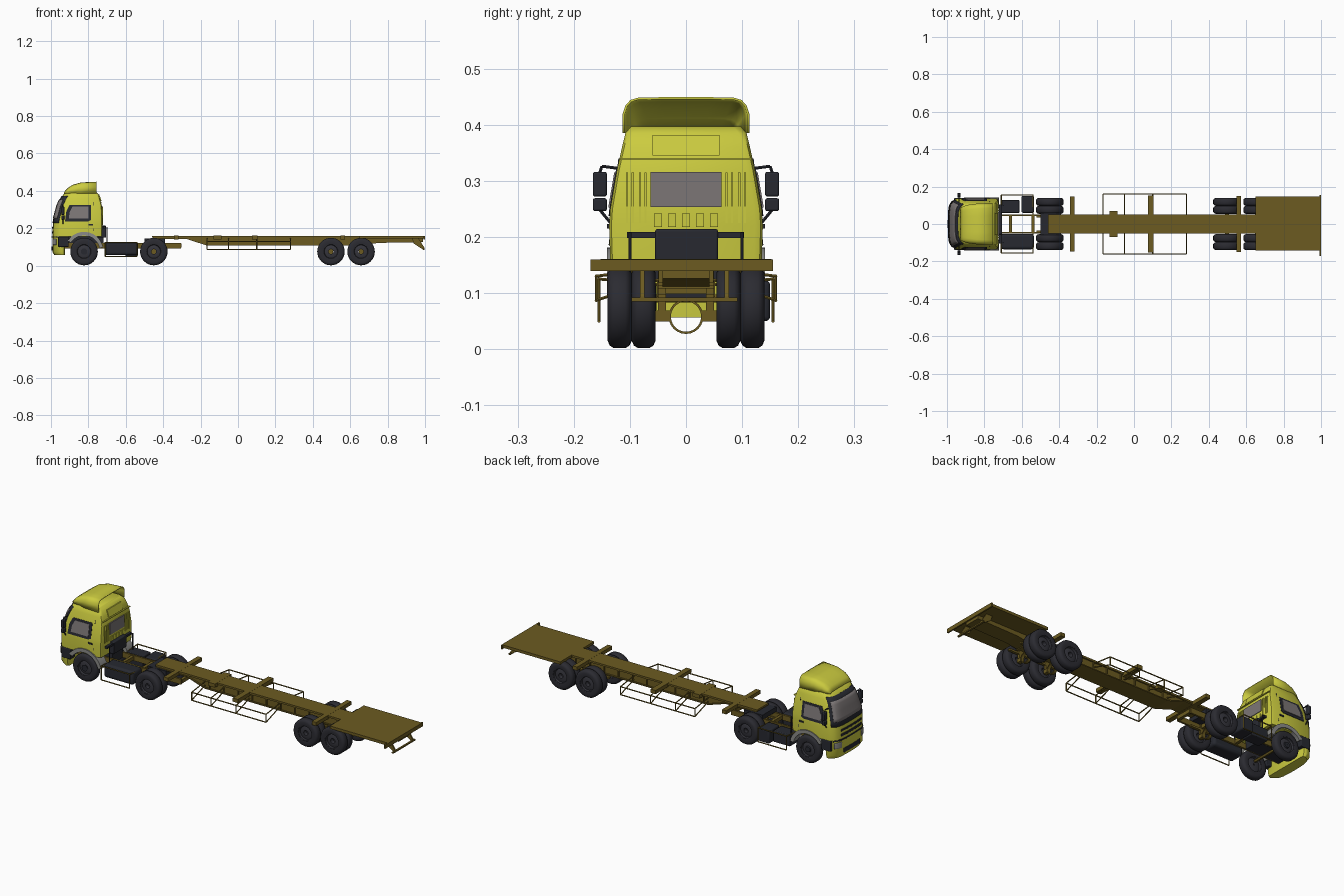
import bpy, bmesh, math
from mathutils import Vector

if "Cube" in bpy.data.objects:
    bpy.data.objects.remove(bpy.data.objects["Cube"])

def mat(name, r, g, b):
    m = bpy.data.materials.new(name)
    m.diffuse_color = (r, g, b, 1)
    m.use_nodes = True
    m.node_tree.nodes["Principled BSDF"].inputs["Base Color"].default_value = m.diffuse_color
    return m

YELLOW = mat("cab yellow", .60, .60, .05)
OLIVE = mat("chassis olive", .15, .105, .015)
TYRE = mat("tyre black", .024, .024, .031)
DARK = mat("dark trim", .02, .022, .03)
RIM = mat("rim dark grey", .035, .035, .045)
GLASS = mat("window grey", .20, .18, .18)
GREY = mat("fender grey", .26, .26, .25)

def finish(name, bm, m, smooth=None, bevel=0, solid=0):
    bmesh.ops.recalc_face_normals(bm, faces=bm.faces)
    me = bpy.data.meshes.new(name)
    bm.to_mesh(me)
    bm.free()
    me.materials.append(m)
    ob = bpy.data.objects.new(name, me)
    bpy.context.collection.objects.link(ob)
    if solid:
        s = ob.modifiers.new("solid", 'SOLIDIFY')
        s.thickness, s.offset = solid, 0
    if bevel:
        b = ob.modifiers.new("bevel", 'BEVEL')
        b.width, b.segments = bevel, 3
    if smooth:
        bpy.ops.object.select_all(action='DESELECT')
        ob.select_set(True)
        bpy.context.view_layer.objects.active = ob
        bpy.ops.object.shade_smooth_by_angle(angle=math.radians(smooth))
    return ob

def box(name, x0, x1, y0, y1, z0, z1, m, bevel=0):
    bm = bmesh.new()
    bmesh.ops.create_cube(bm, size=1)
    for v in bm.verts:
        v.co = ((x0+x1)/2 + v.co.x*(x1-x0), (y0+y1)/2 + v.co.y*(y1-y0), (z0+z1)/2 + v.co.z*(z1-z0))
    return finish(name, bm, m, 35 if bevel else None, bevel)

def prism(name, pts, y0, y1, m, smooth=None):
    # side profile (x, z) extruded across y
    bm = bmesh.new()
    a = [bm.verts.new((x, y0, z)) for x, z in pts]
    f = bm.faces.new(a)
    r = bmesh.ops.extrude_face_region(bm, geom=[f])
    for v in r['geom']:
        if isinstance(v, bmesh.types.BMVert):
            v.co.y = y1
    return finish(name, bm, m, smooth)

def rods(name, segs, r, m, n=6):
    bm = bmesh.new()
    for a, b in segs:
        a, b = Vector(a), Vector(b)
        q = (b-a).to_track_quat('Z', 'Y')
        rings = [[bm.verts.new(p + q @ Vector((r*math.cos(k*math.tau/n), r*math.sin(k*math.tau/n), 0)))
                  for k in range(n)] for p in (a, b)]
        for k in range(n):
            bm.faces.new((rings[0][k], rings[0][(k+1) % n], rings[1][(k+1) % n], rings[1][k]))
        bm.faces.new(rings[0])
        bm.faces.new(rings[1])
    return finish(name, bm, m)

def loft(name, rings, m, closed=True, caps=True, smooth=40, solid=0):
    bm = bmesh.new()
    vs = [[bm.verts.new(p) for p in r] for r in rings]
    n = len(rings[0])
    for a, b in zip(vs, vs[1:]):
        for k in range(n if closed else n-1):
            bm.faces.new((a[k], a[(k+1) % n], b[(k+1) % n], b[k]))
    if caps:
        bm.faces.new(vs[0])
        bm.faces.new(vs[-1])
    return finish(name, bm, m, smooth, 0, solid)

def lathe(name, prof, cx, cy, cz, m, n=32):
    # closed (radius, y) profile spun about the wheel axis
    rings = []
    for k in range(n+1):
        a = k*math.tau/n
        rings.append([(cx+r*math.cos(a), cy+y, cz+r*math.sin(a)) for r, y in prof])
    ob = loft(name, rings, m, caps=False, smooth=None)
    bm = bmesh.new()
    bm.from_mesh(ob.data)
    bpy.data.objects.remove(ob)
    bmesh.ops.remove_doubles(bm, verts=bm.verts, dist=1e-5)
    return finish(name, bm, m, 35)

# --- cab: levels of (z, front x, back x, half width) ---
LEV = [(.056, -.982, -.93, .128), (.075, -.993, -.93, .134), (.155, -.993, -.727, .135), (.22, -.99, -.725, .137),
       (.25, -.985, -.725, .135), (.32, -.966, -.728, .123), (.36, -.949, -.738, .114),
       (.385, -.931, -.748, .108), (.397, -.905, -.765, .098)]

def level(z):
    for a, b in zip(LEV, LEV[1:]):
        if z <= b[0]:
            t = (z-a[0])/(b[0]-a[0])
            return [a[i]+(b[i]-a[i])*t for i in range(1, 4)]
    return LEV[-1][1:]

def bow(t):
    return .008*t*t + .036*abs(t)**8

TS = [-1, -.96, -.9, -.8, -.6, -.3, 0, .3, .6, .8, .9, .96, 1]

def ring(z, xb=None):
    xf, b, hw = level(z)
    b = b if xb is None else xb
    return [(xf+bow(t), t*hw, z) for t in TS] + [(b-.014, hw, z), (b-.004, hw-.004, z), (b, hw-.014, z),
            (b, -hw+.014, z), (b-.004, -hw+.004, z), (b-.014, -hw, z)]

def front_patch(name, t0, t1, z0, z1, off, m):
    rings = []
    for j in range(7):
        z = z0+(z1-z0)*j/6
        xf, _, hw = level(z)
        ts = [t0+(t1-t0)*k/14 for k in range(15)]
        rings.append([(xf+bow(t)-off, t*hw, z) for t in ts])
    loft(name, rings, m, closed=False, caps=False, solid=.004)

def side_patch(name, pts, off, m):
    for s in (-1, 1):
        bm = bmesh.new()
        bm.faces.new([bm.verts.new((x, s*(level(z)[2]+off), z)) for x, z in pts])
        finish(name, bm, m, solid=.004)

loft("cab_body", [ring(r[0]) for r in LEV[2:]], YELLOW)
loft("front_bumper", [ring(z, -.925) for z in (.056, .075, .154)], YELLOW)
front_patch("windscreen_surround", -.95, .95, .228, .372, .001, DARK)
front_patch("windscreen", -.89, .89, .252, .352, .004, GLASS)
front_patch("upper_grille", -.62, .62, .198, .208, .001, DARK)
front_patch("lower_grille", -.62, .62, .172, .184, .001, DARK)
front_patch("bumper_seam", -.93, .93, .150, .157, .001, DARK)
front_patch("bumper_intake", -.5, .5, .080, .102, .001, DARK)
for s in (-1, 1):
    front_patch("headlight", s*.62, s*.9, .112, .142, .001, GREY)
side_patch("side_window_frame", [(-.925, .237), (-.80, .237), (-.785, .245), (-.785, .325), (-.90, .325), (-.918, .29)], 0, DARK)
side_patch("side_window", [(-.905, .252), (-.80, .252), (-.80, .315), (-.885, .315), (-.9, .285)], .002, GLASS)
side_patch("door_handle", [(-.80, .215), (-.775, .215), (-.775, .223), (-.80, .223)], .002, DARK)
side_patch("rear_door_seam", [(-.772, .185), (-.769, .185), (-.769, .34), (-.772, .34)], 0, DARK)

# cab back wall: window, ribs and upper panel frame
box("rear_window", -.735, -.722, -.063, .063, .253, .316, GLASS)
for y in (.072, .082, .095, .105):
    for s in (-1, 1):
        box("rear_rib", -.735, -.7225, s*y-.002, s*y+.002, .225, .315, YELLOW)
for k in range(-2, 3):
    box("lower_rib", -.735, -.7215, k*.025-.007, k*.025+.007, .218, .242, YELLOW)
box("cab_seam", -.74, -.7265, -.117, .117, .337, .341, YELLOW)
prism("rear_panel", [(-.75, .345), (-.729, .345), (-.742, .382), (-.76, .382)], -.06, .06, YELLOW)

# hollow roof deflector, open to the rear
secs = []
for x, zt, hw in ((-.928, .392, .085), (-.91, .412, .094), (-.885, .429, .101), (-.84, .442, .107), (-.757, .446, .111)):
    h = zt-.385
    half = [(hw, .385), (hw, zt-.45*h), (hw-.005, zt-.2*h), (hw-.013, zt-.06*h), (hw-.025, zt), (hw*.4, zt+.001)]
    secs.append([(x, -y, z) for y, z in half] + [(x, y, z) for y, z in reversed(half)])
loft("roof_deflector", secs, YELLOW, closed=False, caps=False, solid=.004)

# mirrors, steps and front fenders
for s in (-1, 1):
    y0, y1 = sorted((s*.141, s*.166))
    box("mirror_upper", -.945, -.928, y0, y1, .272, .316, DARK, .004)
    box("mirror_lower", -.945, -.928, y0, y1, .246, .269, DARK, .004)
    rods("mirror_arm", [((-.935, s*.12, .322), (-.937, s*.15, .326)), ((-.937, s*.15, .326), (-.937, s*.155, .31)),
                        ((-.935, s*.132, .222), (-.937, s*.155, .25))], .003, DARK)
    y0, y1 = sorted((s*.10, s*.139))
    box("cab_step", -.962, -.905, y0, y1, .10, .156, DARK, .004)
    arc = [math.radians(a) for a in range(12, 150, 9)]
    y0, y1 = sorted((s*.085, s*.141))
    prism("front_fender", [(-.823+.104*math.cos(a), .077+.104*math.sin(a)) for a in arc] +
          [(-.823+.084*math.cos(a), .077+.084*math.sin(a)) for a in reversed(arc)], y0, y1, GREY, 30)

# --- wheels ---
def wheel(name, cx, cy, w=.043, hub=.013):
    h = w/2
    lathe(name+"_tyre", [(.041, -h+.003), (.06, -h), (.069, -h+.004), (.0735, -h+.011), (.0735, h-.011),
                         (.069, h-.004), (.06, h), (.041, h-.003)], cx, cy, .0755, TYRE)
    lathe(name+"_rim", [(.043, -h+.004), (.043, h-.004), (.038, h-.005), (.035, h-.014), (.022, h-.010),
                        (hub, h-.010), (hub, -h+.010), (.022, -h+.010), (.035, -h+.014), (.038, -h+.005)],
          cx, cy, .0755, RIM)

for s in (-1, 1):
    wheel("front_wheel", -.823, s*.118, .043, .004)
    lathe("front_hub", [(.001, .004), (.014, .004), (.017, -.004), (.001, -.004)], -.823, s*.132, .0755, DARK)
    for n, x in (("drive_wheel", -.45), ("trailer_wheel", .497), ("trailer_wheel", .658)):
        for y in (.0755, .1185):
            wheel(n, x, s*y)

# axles with an open differential ring
rods("front_axle", [((-.823, -.1, .09), (-.823, .1, .09))], .008, OLIVE)
for x in (-.45, .497, .658):
    lathe("axle_ring", [(.027, -.008), (.031, -.008), (.031, .008), (.027, .008)], x, 0, .058, OLIVE, 24).rotation_euler = (0, 0, 0)
    # turn the ring to face along the truck
    ob = bpy.context.object
    for v in ob.data.vertices:
        dx, dy = v.co.x-x, v.co.y
        v.co.x, v.co.y = x-dy, dx
    for s in (-1, 1):
        y0, y1 = sorted((s*.029, s*.056))
        box("axle_beam", x-.01, x+.01, y0, y1, .049, .069, OLIVE)
        y0, y1 = sorted((s*.036, s*.05))
        box("leaf_spring", x-.07, x+.07, y0, y1, .088, .098, OLIVE)
        box("spring_bracket", x-.012, x+.012, y0, y1, .067, .12, OLIVE)

# --- tractor chassis ---
for s in (-1, 1):
    y0, y1 = sorted((s*.042, s*.052))
    box("tractor_rail", -.95, -.305, y0, y1, .093, .122, OLIVE)
for x in (-.66, -.54, -.45, -.31):
    box("tractor_cross_member", x-.008, x+.008, -.045, .045, .098, .118, OLIVE)
box("engine", -.95, -.72, -.045, .045, .092, .165, DARK)
box("air_intake_box", -.745, -.705, -.055, .057, .15, .214, DARK, .004)
box("rear_cab_bar", -.722, -.708, -.105, .103, .198, .209, DARK)
rods("exhaust_post", [((-.70, -.1, .12), (-.70, -.1, .208)), ((-.70, .1, .12), (-.70, .1, .208))], .003, DARK)
box("fifth_wheel", -.50, -.39, -.06, .06, .12, .146, DARK)
box("fuel_tank", -.712, -.535, -.135, -.053, .056, .128, DARK, .014)
box("battery_box", -.712, -.612, .06, .128, .058, .12, DARK, .004)
box("air_tank_box", -.602, -.535, .06, .15, .05, .122, DARK, .008)
for s in (-1, 1):
    seg = [((-.71, s*.155, z), (-.54, s*.155, z)) for z in (.05, .125)]
    seg += [((x, s*.155, .05), (x, s*.155, .125)) for x in (-.71, -.54)]
    seg += [((x, s*.155, .125), (x, s*.05, .115)) for x in (-.71, -.54)]
    rods("tractor_side_guard", seg, .003, OLIVE)

# --- trailer ---
prism("trailer_spine", [(-.455, .152), (-.455, .146), (-.27, .146), (-.165, .112), (.68, .112), (.75, .122), (.99, .126), (.99, .152)],
      -.042, .042, OLIVE)
box("spine_top_flange", -.46, .66, -.05, .05, .150, .160, OLIVE)
prism("spine_bottom_flange", [(-.455, .147), (-.27, .147), (-.165, .113), (.68, .113), (.68, .108), (-.167, .108), (-.272, .142), (-.455, .142)],
      -.05, .05, OLIVE)
for k in range(10):
    box("spine_rib", -.14+k*.085, -.135+k*.085, -.049, .049, .11, .152, OLIVE)
for x, hw, w in ((-.33, .146, .013), (-.11, .07, .021), (.09, .152, .015), (.56, .15, .013)):
    box("trailer_cross_bar", x-w, x+w, -hw, hw, .141, .1605, OLIVE)
box("rear_platform", .65, .995, -.143, .147, .145, .16, OLIVE)
box("rear_plate", .992, 1.0, -.17, .155, .139, .16, OLIVE)
box("rear_underrun_bar", .988, .998, -.097, .092, .085, .092, OLIVE)
for y in (-.078, .073):
    prism("underrun_strut", [(.93, .146), (.94, .118), (.99, .086), (.998, .086), (.998, .094), (.965, .146)], y-.004, y+.004, OLIVE)

# open side guard frames
for s in (-1, 1):
    xs = (-.165, -.05, .10, .28)
    seg = [((-.165, s*.16, z), (.28, s*.16, z)) for z in (.087, .13)]
    for x in xs:
        seg += [((x, s*.16, .087), (x, s*.16, .13)), ((x, s*.16, .13), (x, s*.045, .145)),
                ((x, s*.16, .087), (x, s*.045, .125))]
    rods("trailer_side_guard", seg, .003, OLIVE)
